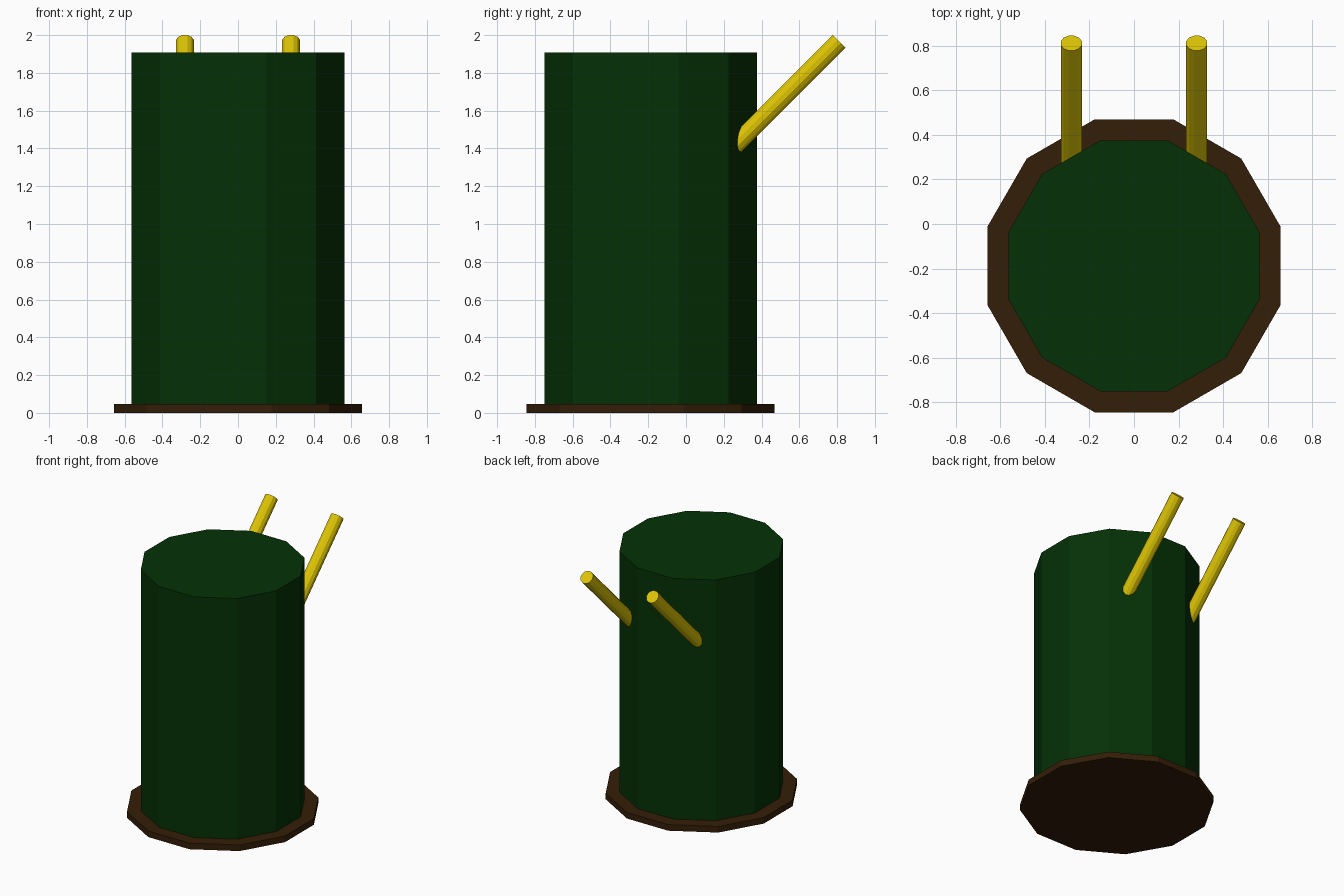
import bpy, math
from mathutils import Matrix

if "Cube" in bpy.data.objects:
    bpy.data.objects.remove(bpy.data.objects["Cube"])

def material(name, rgb):
    m = bpy.data.materials.new(name)
    m.diffuse_color = (*rgb, 1)
    m.use_nodes = True
    m.node_tree.nodes["Principled BSDF"].inputs["Base Color"].default_value = m.diffuse_color
    return m

GREEN = material("dark green", (0.0015, 0.031, 0.0018))
BROWN = material("dark brown", (0.034, 0.013, 0.0022))
YELLOW = material("yellow", (0.72, 0.55, 0.0015))

def prism(name, apothem, length, loc, mat, tilt=0.0):
    """Twelve-sided cylinder with flats facing the axes."""
    bpy.ops.mesh.primitive_cylinder_add(
        vertices=12, radius=apothem / math.cos(math.pi / 12), depth=length)
    ob = bpy.context.object
    ob.name = name
    ob.data.transform(Matrix.Rotation(math.pi / 12, 4, 'Z'))
    ob.location = loc
    ob.rotation_euler.x = tilt
    ob.data.materials.append(mat)
    return ob

CY = -0.1875
# Base plate and drum
prism("base_plate", 0.657, 0.047, (0, CY, 0.0235), BROWN)
prism("drum_body", 0.5625, 1.86, (0, CY, 0.977), GREEN)

# Two slanted rods rising from the back
end_y, end_z, length = 0.811, 1.967, 0.90
h = length / 2 * math.sqrt(0.5)
for side, x in (("left", -0.281), ("right", 0.281)):
    prism(side + "_rod", 0.047, length, (x, end_y - h, end_z - h),
          YELLOW, tilt=-math.pi / 4)
